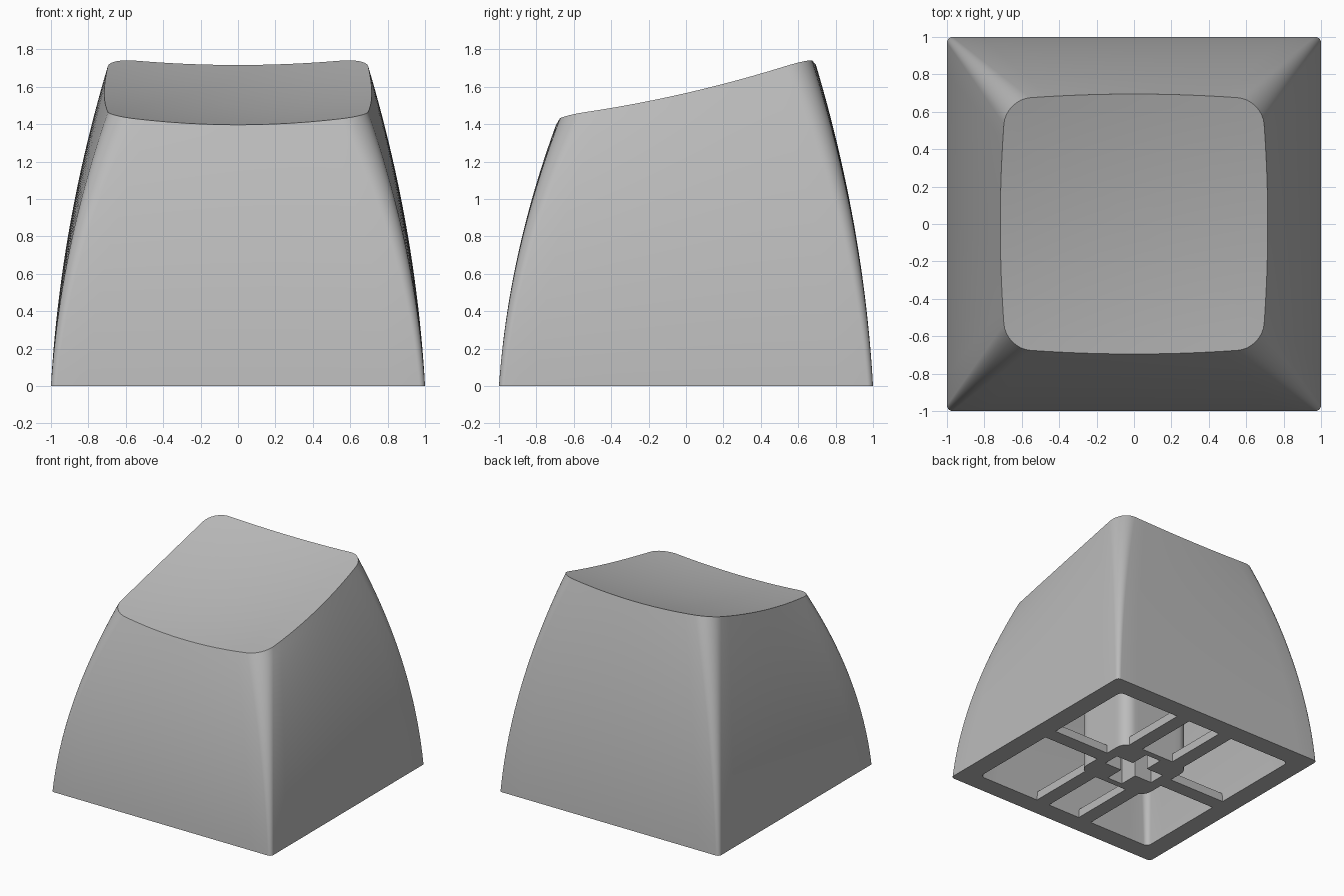
import bpy, bmesh, math
from mathutils import Vector

if "Cube" in bpy.data.objects:
    bpy.data.objects.remove(bpy.data.objects["Cube"])

# Single plastic colour
grey = bpy.data.materials.new("grey_plastic")
grey.use_nodes = True
grey.diffuse_color = (0.5, 0.5, 0.5, 1)
grey.node_tree.nodes["Principled BSDF"].inputs["Base Color"].default_value = (0.5, 0.5, 0.5, 1)


def outline(hx, hy, radius, bulge=0.0, side=12, arc=8):
    """Rounded rectangle with sides that bow outwards."""
    points = []
    for k in range(4):
        sx, sy = ((1, 1), (-1, 1), (-1, -1), (1, -1))[k]
        for i in range(arc + 1):
            a = math.pi / 2 * (k + i / arc)
            points.append(Vector((sx * (hx - radius) + radius * math.cos(a),
                                  sy * (hy - radius) + radius * math.sin(a))))
        # straight run towards the next corner
        nx, ny = ((-1, 1), (-1, -1), (1, -1), (1, 1))[k]
        a = math.pi / 2 * (k + 1)
        end = Vector((nx * (hx - radius) + radius * math.cos(a),
                      ny * (hy - radius) + radius * math.sin(a)))
        start = points[-1].copy()
        points += [start.lerp(end, i / side) for i in range(1, side)]
    for p in points:
        u, v = p.x / hx, p.y / hy
        p.x += bulge * u * (1 - v * v)
        p.y += bulge * v * (1 - u * u)
    return points


def dish(x, y):
    """Height of the tilted, scooped top."""
    return 1.515 + 0.23 * y + 0.085 * y * y + 0.1 * x * x


def wall(base, top, drop, steps=24):
    """Rings that curve inwards from the base outline to the top outline."""
    rings = []
    for s in range(steps + 1):
        t = s / steps
        f = 0.32 * t + 0.68 * t * t
        ring = []
        for b, e in zip(base, top):
            p = b.lerp(e, f)
            ring.append((p.x, p.y, t * (dish(e.x, e.y) - drop)))
        rings.append(ring)
    return rings


def cap(top, drop, steps=10):
    """Rings that shrink towards the middle of the top."""
    scales = [1 - i / steps for i in range(1, steps)]
    return [[(p.x * s, p.y * s, dish(p.x * s, p.y * s) - drop) for p in top] for s in scales]


def finish(name, bm):
    bmesh.ops.recalc_face_normals(bm, faces=bm.faces)
    mesh = bpy.data.meshes.new(name)
    bm.to_mesh(mesh)
    bm.free()
    mesh.materials.append(grey)
    obj = bpy.data.objects.new(name, mesh)
    bpy.context.collection.objects.link(obj)
    return obj


def smooth(obj):
    bpy.ops.object.select_all(action="DESELECT")
    obj.select_set(True)
    bpy.context.view_layer.objects.active = obj
    bpy.ops.object.shade_smooth_by_angle(angle=math.radians(30))


def skin(name, rings):
    """Join the rings with quads and close both ends."""
    bm = bmesh.new()
    loops = [[bm.verts.new(p) for p in ring] for ring in rings]
    n = len(loops[0])
    for a, b in zip(loops, loops[1:]):
        for i in range(n):
            j = (i + 1) % n
            bm.faces.new((a[i], a[j], b[j], b[i]))
    for loop in (loops[0], loops[-1]):
        bm.faces.new(loop)
    return finish(name, bm)


def box(name, x, y, z):
    """Box from three (low, high) ranges."""
    bm = bmesh.new()
    bmesh.ops.create_cube(bm, size=1)
    for v in bm.verts:
        v.co = [(r[0] + r[1]) / 2 + c * (r[1] - r[0]) for r, c in zip((x, y, z), v.co)]
    return finish(name, bm)


# Hollow shell: inner ceiling, inner wall, bottom rim, outer wall, scooped top
outer_top = outline(0.685, 0.665, 0.13, 0.03)
inner_top = outline(0.56, 0.54, 0.1, 0.02)
inner = wall(outline(0.84, 0.84, 0.04), inner_top, 0.2) + cap(inner_top, 0.2)
outer = wall(outline(1, 1, 0.03), outer_top, 0) + cap(outer_top, 0)
smooth(skin("cap_shell", inner[::-1] + outer))

# Central stem with a cross-shaped socket
post = outline(0.32, 0.28, 0.1)
stem = skin("stem", [[(p.x, p.y, z) for p in post] for z in (0, 1.4)])
for name, hx, hy in (("socket_cutter_x", 0.23, 0.07), ("socket_cutter_y", 0.07, 0.23)):
    cutter = box(name, (-hx, hx), (-hy, hy), (-0.1, 0.45))
    cut = stem.modifiers.new(name, "BOOLEAN")
    cut.operation = "DIFFERENCE"
    cut.object = cutter
    bpy.context.view_layer.objects.active = stem
    bpy.ops.object.modifier_apply(modifier=name)
    bpy.data.objects.remove(cutter)
smooth(stem)

# Thin ribs tying the stem to the rim
for sx, side in ((1, "left"), (-1, "right")):
    box(f"cross_rib_{side}", sorted((sx * 0.31, sx * 0.86)), (-0.06, 0.06), (0, 0.07))
    for sy, end in ((1, "back"), (-1, "front")):
        box(f"{end}_rib_{side}", sorted((sx * 0.15, sx * 0.27)),
            sorted((sy * 0.25, sy * 0.86)), (0, 0.07))
